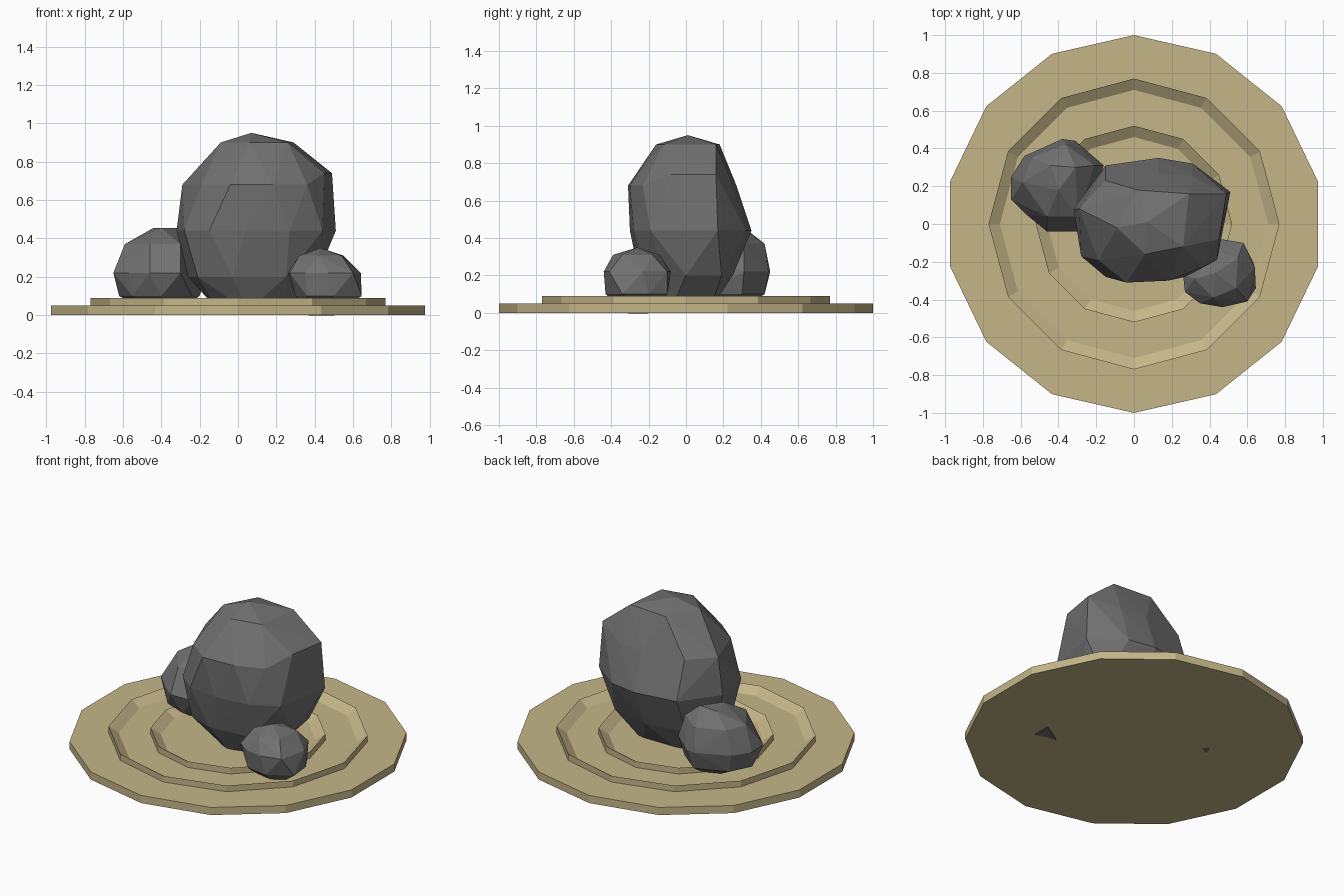
import bpy
import bmesh
from math import sin, cos, tau

cube = bpy.data.objects.get("Cube")
if cube:
    bpy.data.objects.remove(cube, do_unlink=True)


def make_material(name, rgb):
    mat = bpy.data.materials.new(name)
    mat.use_nodes = True
    color = (*rgb, 1)
    mat.diffuse_color = color
    mat.node_tree.nodes["Principled BSDF"].inputs["Base Color"].default_value = color
    return mat


def finish(name, bm, mat):
    bmesh.ops.recalc_face_normals(bm, faces=bm.faces)
    mesh = bpy.data.meshes.new(name)
    bm.to_mesh(mesh)
    bm.free()
    mesh.materials.append(mat)
    obj = bpy.data.objects.new(name, mesh)
    bpy.context.collection.objects.link(obj)
    return obj


def lathe(name, profile, sides, mat, closed=False):
    """Turn a (radius, height) profile around z with a corner at the back."""
    bm = bmesh.new()
    loops = []
    for radius, height in profile:
        loops.append([bm.verts.new((radius * sin(tau * i / sides),
                                    radius * cos(tau * i / sides), height))
                      for i in range(sides)])
    pairs = list(zip(loops, loops[1:]))
    if closed:
        pairs.append((loops[-1], loops[0]))
    else:
        bm.faces.new(loops[0])
        bm.faces.new(loops[-1])
    for low, high in pairs:
        for i in range(sides):
            j = (i + 1) % sides
            bm.faces.new((low[i], low[j], high[j], high[i]))
    return finish(name, bm, mat)


def rock(name, layers, mat):
    """Faceted boulder: convex skin around corner points grouped by height."""
    bm = bmesh.new()
    for height, corners in layers:
        for x, y in corners:
            bm.verts.new((x, y, height))
    hull = bmesh.ops.convex_hull(bm, input=bm.verts)
    loose = set(hull["geom_interior"]) | set(hull["geom_unused"])
    bmesh.ops.delete(bm, geom=[v for v in loose if isinstance(v, bmesh.types.BMVert)],
                     context="VERTS")
    return finish(name, bm, mat)


sand = make_material("sand", (0.56, 0.47, 0.25))
stone = make_material("grey stone", (0.165, 0.165, 0.165))

# Sand disc
lathe("sand_base", [(1, 0), (1, 0.05)], 14, sand)

# Raked ridges: upright outside, sloping inside
for name, radius in (("outer_ridge", 0.77), ("inner_ridge", 0.52)):
    lathe(name, [(radius, 0.04), (radius, 0.09), (radius - 0.06, 0.05), (radius - 0.06, 0.04)],
          12, sand, closed=True)

# Tall centre boulder
rock("large_rock", [
    (0.02, [(-0.1, -0.04), (0.05, -0.15), (0.25, -0.08), (0.22, 0.13), (-0.05, 0.13)]),
    (0.2, [(-0.26, 0.05), (-0.21, -0.18), (-0.03, -0.25), (0.25, -0.22),
           (0.41, 0), (0.38, 0.19), (0.12, 0.25), (-0.15, 0.21)]),
    (0.44, [(-0.32, 0.08), (-0.28, -0.17), (-0.15, -0.28), (0.04, -0.3), (0.27, -0.28),
            (0.44, -0.19), (0.51, 0.17), (0.31, 0.32), (0.13, 0.35), (-0.15, 0.31)]),
    (0.68, [(-0.29, 0.08), (-0.19, -0.19), (-0.04, -0.31), (0.18, -0.3), (0.36, -0.23),
            (0.31, 0.25), (0.13, 0.27), (-0.15, 0.23)]),
    (0.74, [(0.49, 0.16), (0.45, -0.08)]),
    (0.9, [(-0.09, -0.02), (0.02, 0.18), (0.29, 0.16), (0.06, -0.16), (0.26, -0.12)]),
    (0.95, [(0.07, 0.01)]),
], stone)

# Medium boulder at the back right
rock("medium_rock", [
    (0, [(-0.42, 0.17), (-0.34, 0.2), (-0.38, 0.26)]),
    (0.1, [(-0.62, 0.2), (-0.55, 0.06), (-0.4, 0), (-0.24, 0.1), (-0.2, 0.3),
           (-0.35, 0.42), (-0.55, 0.34)]),
    (0.22, [(-0.65, 0.13), (-0.65, 0.25), (-0.57, 0.05), (-0.46, -0.04), (-0.3, -0.04),
            (-0.16, 0.31), (-0.31, 0.44), (-0.38, 0.45), (-0.58, 0.36)]),
    (0.37, [(-0.59, 0.22), (-0.54, 0.35), (-0.46, 0.04), (-0.3, 0.04), (-0.36, 0.42),
            (-0.21, 0.31)]),
    (0.455, [(-0.44, 0.31), (-0.31, 0.3), (-0.4, 0.18)]),
], stone)

# Small boulder at the front left
rock("small_rock", [
    (-0.003, [(0.37, -0.28), (0.5, -0.2), (0.5, -0.31)]),
    (0.1, [(0.3, -0.3), (0.36, -0.41), (0.5, -0.43), (0.645, -0.34), (0.63, -0.2),
           (0.57, -0.1), (0.42, -0.1)]),
    (0.22, [(0.26, -0.27), (0.27, -0.36), (0.35, -0.42), (0.47, -0.44), (0.6, -0.41),
            (0.64, -0.23), (0.58, -0.1), (0.46, -0.08), (0.38, -0.15)]),
    (0.31, [(0.32, -0.29), (0.42, -0.39), (0.54, -0.34), (0.55, -0.18), (0.42, -0.14)]),
    (0.35, [(0.43, -0.26)]),
], stone)
